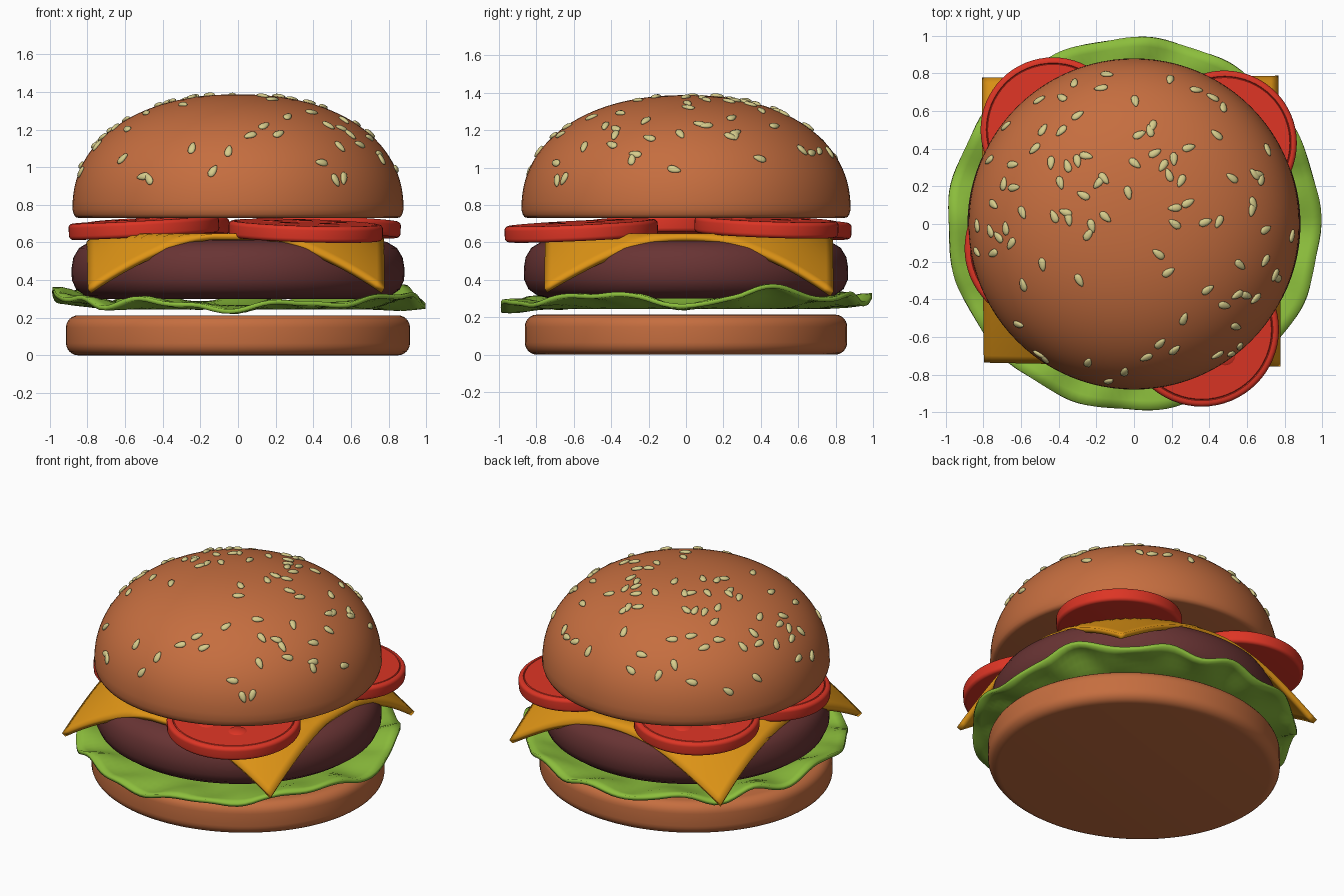
import bpy, bmesh, math, random
from mathutils import Matrix, Vector

old = bpy.data.objects.get("Cube")
if old:
    bpy.data.objects.remove(old, do_unlink=True)

random.seed(7)


def material(name, rgb):
    mat = bpy.data.materials.new(name)
    mat.use_nodes = True
    colour = (*rgb, 1)
    mat.diffuse_color = colour
    mat.node_tree.nodes["Principled BSDF"].inputs["Base Color"].default_value = colour
    return mat


BUN = material("toasted_bun", (0.56, 0.155, 0.05))
TOMATO = material("tomato_red", (0.72, 0.035, 0.018))
CHEESE = material("cheese_yellow", (0.74, 0.3, 0.008))
LETTUCE = material("lettuce_green", (0.26, 0.51, 0.045))
MEAT = material("grilled_meat", (0.14, 0.034, 0.034))
SEED = material("sesame_cream", (0.67, 0.6, 0.26))


def finish(name, bm, mat, angle=50, thickness=0):
    mesh = bpy.data.meshes.new(name)
    bm.to_mesh(mesh)
    bm.free()
    mesh.materials.append(mat)
    obj = bpy.data.objects.new(name, mesh)
    bpy.context.collection.objects.link(obj)
    if thickness:
        mod = obj.modifiers.new("thickness", "SOLIDIFY")
        mod.thickness = thickness
        mod.offset = 0
    bpy.ops.object.select_all(action="DESELECT")
    obj.select_set(True)
    bpy.context.view_layer.objects.active = obj
    bpy.ops.object.shade_smooth_by_angle(angle=math.radians(angle))
    return obj


def lathe(name, profile, mat, steps=96, scale=(1, 1, 1)):
    bm = bmesh.new()
    verts = [bm.verts.new((r, 0, z)) for r, z in profile]
    edges = [bm.edges.new(pair) for pair in zip(verts, verts[1:])]
    bmesh.ops.spin(bm, geom=verts + edges, cent=(0, 0, 0), axis=(0, 0, 1),
                   angle=math.tau, steps=steps, use_duplicate=False)
    bmesh.ops.remove_doubles(bm, verts=bm.verts[:], dist=0.0001)
    bmesh.ops.scale(bm, vec=scale, verts=bm.verts[:])
    bmesh.ops.recalc_face_normals(bm, faces=bm.faces[:])
    return finish(name, bm, mat)


def rounded_slab(radius, low, high, bevel, n=6):
    """Profile of a disc with rounded rims."""
    pts = [(0, low)]
    for base, z in ((-90, low + bevel), (0, high - bevel)):
        for i in range(n + 1):
            a = math.radians(base + 90 * i / n)
            pts.append((radius - bevel + bevel * math.cos(a), z + bevel * math.sin(a)))
    return pts + [(0, high)]


# Bottom bun and patty
lathe("bottom_bun", rounded_slab(0.905, 0, 0.213, 0.065), BUN, scale=(1.01, 0.952, 1))
lathe("patty", [(0, 0.3), (0.74, 0.3), (0.81, 0.315), (0.86, 0.35), (0.883, 0.4),
                (0.885, 0.46), (0.875, 0.52), (0.845, 0.57), (0.79, 0.603), (0.72, 0.612),
                (0, 0.612)], MEAT, scale=(1, 0.98, 1))

# Lettuce: a disc whose rim rises and falls every fifteen degrees
RIM = [25, 31, 37, 29, 32, 28, 31, 27, 33, 27, 33, 29,
       36, 31, 30, 26, 30, 26, 24, 29, 26, 30, 32, 31]


def rim_height(a):
    t = a / math.tau * len(RIM)
    i = int(t)
    f = t - i
    f = f * f * (3 - 2 * f)
    return (RIM[i % 24] * (1 - f) + RIM[(i + 1) % 24] * f) / 100


bm = bmesh.new()
rings = []
for j in range(15):
    r = 0.3 + 0.69 * j / 14
    s = min(1, max(0, (r - 0.68) / 0.3))
    s = s * s * (3 - 2 * s)
    ring = []
    for i in range(144):
        a = math.tau * i / 144
        rr = r * (1 + 0.007 * s * math.sin(13 * a + 1))
        z = 0.255 * (1 - s) + rim_height(a) * s + 0.01 * s * math.sin(17 * a + 14 * r)
        ring.append(bm.verts.new((rr * math.cos(a), rr * math.sin(a), z)))
    rings.append(ring)
for inner, outer in zip(rings, rings[1:]):
    for i in range(144):
        k = (i + 1) % 144
        bm.faces.new((inner[i], outer[i], outer[k], inner[k]))
finish("lettuce_leaf", bm, LETTUCE, 60, 0.024)

# Cheese: a square slice that droops past the patty rim
bm = bmesh.new()
bmesh.ops.create_grid(bm, x_segments=40, y_segments=40, size=1)
corners = [Vector(c) for c in ((-0.79, -0.73), (0.77, -0.75), (0.76, 0.78), (-0.8, 0.77))]
for v in bm.verts:
    u, w = (v.co.x + 1) / 2, (v.co.y + 1) / 2
    p = corners[0].lerp(corners[1], u).lerp(corners[3].lerp(corners[2], u), w)
    r = p.length
    drop = 0.9 * max(0, r - 0.75) + 0.02 * max(0, r - 0.8) * math.sin(9 * math.atan2(p.y, p.x))
    v.co = (p.x, p.y, 0.632 - drop)
finish("cheese_slice", bm, CHEESE, 40, 0.032)

# Tomato slices tilt outward, each with a grooved skin and small pips
slice_profile = rounded_slab(1, -0.043, 0.043, 0.022)
for i, (x, y, z, radius) in enumerate([(-0.43, 0.5, 0.675, 0.385), (0.48, 0.43, 0.683, 0.385),
                                       (0.36, -0.56, 0.662, 0.41), (-0.5, -0.13, 0.677, 0.4)]):
    profile = [(r + radius - 1 if r else 0, h) for r, h in slice_profile]
    profile[-1:] = [(radius * 0.92, 0.043), (radius * 0.91, 0.038), (radius * 0.9, 0.043), (0, 0.043)]
    axis = Vector((-y, x, 0)).normalized()
    place = Matrix.Translation((x, y, z)) @ Matrix.Rotation(math.radians(3.2), 4, axis)
    lathe(f"tomato_slice_{i + 1}", profile, TOMATO, 64).matrix_world = place
    for k in range(5):
        a = math.tau * k / 5 - 0.83
        pip = lathe(f"tomato_pip_{i + 1}_{k + 1}", [(0.058, 0.042), (0.05, 0.048), (0, 0.049)], TOMATO, 16)
        pip.matrix_world = place @ Matrix.Translation((0.18 * math.cos(a), 0.18 * math.sin(a), 0))

# Top bun: a superellipse dome on a flat base
BASE, RISE, RADIUS, POWER = 0.775, 0.612, 0.88, 2 / 2.2


def dome(t):
    return (RADIUS * max(0, math.cos(t)) ** POWER, BASE + RISE * math.sin(t) ** POWER)


profile = [(0, 0.73), (0.845, 0.73), (0.864, 0.735), (0.873, 0.75)]
profile += [dome(math.pi / 2 * i / 28) for i in range(29)]
lathe("top_bun", profile, BUN)

# Sesame seeds lie on the dome, turned at random
bm = bmesh.new()
for _ in range(96):
    reach = RADIUS * 0.985 * math.sqrt(random.uniform(0.01, 1))
    t = math.acos((reach / RADIUS) ** (1 / POWER))
    a = random.uniform(0, math.tau)
    (r, z), (r2, z2) = dome(t), dome(t + 0.01)
    out = Vector((math.cos(a), math.sin(a), 0))
    up = Vector((0, 0, 1))
    normal = (out * (z2 - z) + up * (r - r2)).normalized()
    turn = normal.to_track_quat("Z", "Y").to_matrix().to_4x4()
    place = (Matrix.Translation(out * r + up * z + normal * 0.004) @ turn
             @ Matrix.Rotation(random.uniform(0, math.tau), 4, "Z"))
    made = bmesh.ops.create_icosphere(bm, subdivisions=2, radius=1)["verts"]
    for v in made:
        taper = 1 - 0.3 * v.co.x
        v.co = place @ Vector((v.co.x * 0.038, v.co.y * 0.02 * taper, v.co.z * 0.012))
finish("sesame_seeds", bm, SEED, 60)
